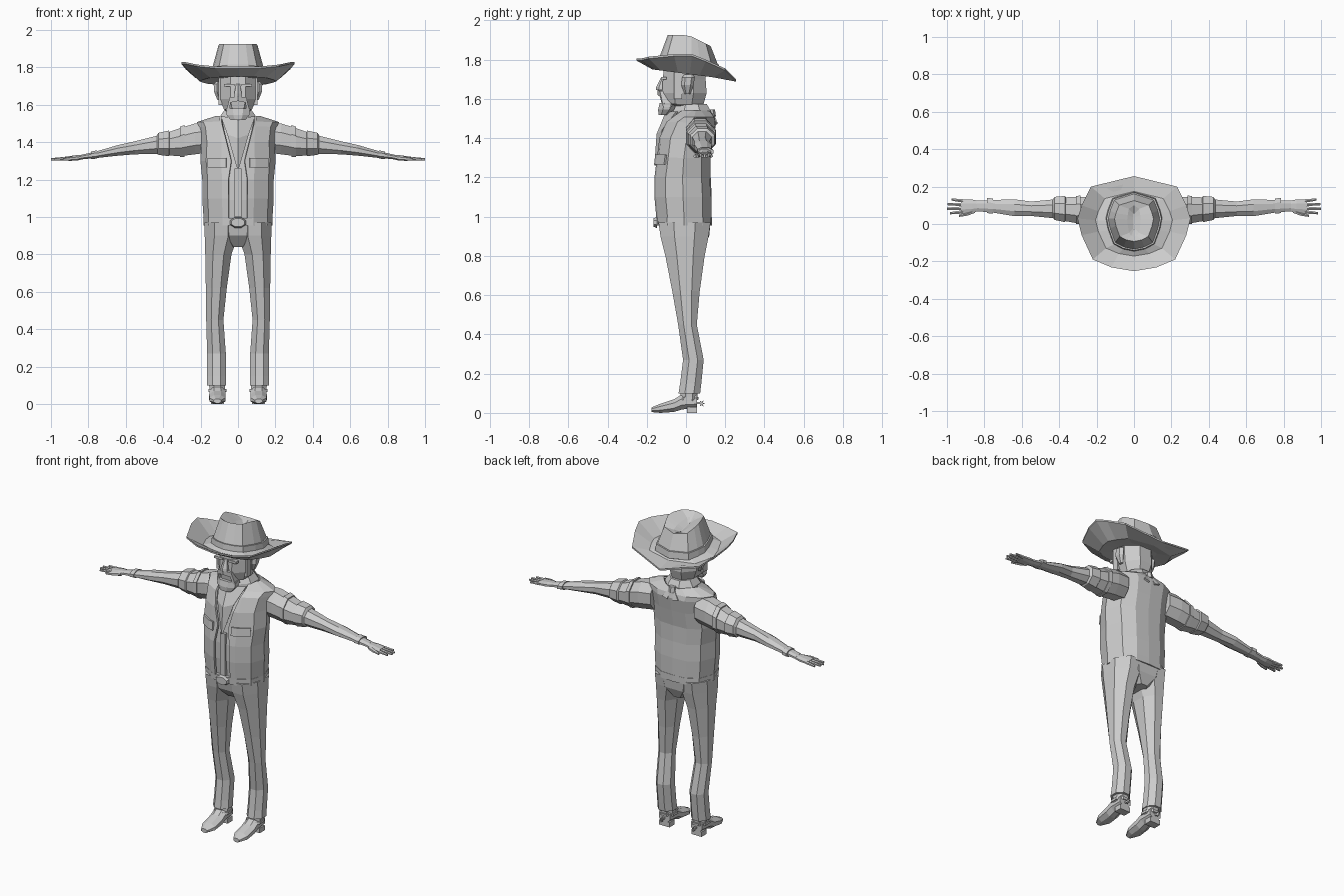
import bpy, bmesh, math
from mathutils import Vector

grey = bpy.data.materials.new("plain_grey")
grey.diffuse_color = (0.6, 0.6, 0.6, 1)


def loft(name, rings, mirror=False, closed=True, thick=0):
    """Skin a list of equal-length point rings; closed rings are capped."""
    bm = bmesh.new()
    vs = [[bm.verts.new(p) for p in r] for r in rings]
    n = len(rings[0])
    for a, b in zip(vs, vs[1:]):
        for i in range(n if closed else n - 1):
            j = (i + 1) % n
            bm.faces.new((a[i], a[j], b[j], b[i]))
    if closed:
        bm.faces.new(vs[0][::-1])
        bm.faces.new(vs[-1])
    bmesh.ops.recalc_face_normals(bm, faces=bm.faces[:])
    me = bpy.data.meshes.new(name)
    bm.to_mesh(me)
    bm.free()
    me.materials.append(grey)
    ob = bpy.data.objects.new(name, me)
    bpy.context.collection.objects.link(ob)
    if thick:
        m = ob.modifiers.new("thickness", 'SOLIDIFY')
        m.thickness, m.offset = thick, 0
    if mirror:
        m = ob.modifiers.new("mirror", 'MIRROR')
        m.use_clip = False
    return ob


def oval(u0, u1, v0, v1, n=8):
    """Flat-sided polygon filling the given 2D bounds."""
    k = 1 / math.cos(math.pi / n)
    out = []
    for i in range(n):
        t = (i + 0.5) * 2 * math.pi / n
        out.append(((u0 + u1) / 2 + (u1 - u0) / 2 * k * math.cos(t),
                    (v0 + v1) / 2 + (v1 - v0) / 2 * k * math.sin(t)))
    return out


def zring(z, x0, x1, y0, y1, n=8):
    return [(u, v, z) for u, v in oval(x0, x1, y0, y1, n)]


def xring(x, y0, y1, z0, z1, n=8):
    return [(x, u, v) for u, v in oval(y0, y1, z0, z1, n)]


def yring(y, x0, x1, z0, z1, n=8):
    return [(u, y, v) for u, v in oval(x0, x1, z0, z1, n)]


def box(name, x0, x1, y0, y1, z0, z1, mirror=False):
    loft(name, [zring(z, x0, x1, y0, y1, 4) for z in (z0, z1)], mirror)


# ---- trousers
loft("trouser_leg", [zring(*r) for r in (
    (.10, .063, .167, -.038, .072), (.15, .065, .165, -.03, .078),
    (.27, .065, .165, -.015, .09), (.45, .078, .17, -.04, .055),
    (.62, .06, .172, -.07, .07), (.80, .035, .175, -.105, .095),
    (.90, .0, .178, -.13, .115), (.97, .0, .178, -.14, .125))], True)
loft("trouser_seat", [zring(*r) for r in (
    (.84, -.05, .05, -.07, .09), (.90, -.15, .15, -.125, .118),
    (.97, -.175, .175, -.14, .125))])

# ---- boots with heels and spurs
loft("boot_foot", [yring(*r) for r in (
    (-.175, .09, .13, .004, .028), (-.13, .067, .153, 0, .047),
    (-.06, .066, .154, .005, .07), (-.02, .068, .152, .018, .095),
    (.055, .072, .148, .022, .1))], True)
box("boot_heel", .075, .145, .005, .055, 0, .03, True)
loft("boot_shaft", [zring(.06, .068, .152, -.03, .056), zring(.12, .07, .155, -.025, .06)], True)
loft("spur_strap", [zring(.065, .062, .158, -.045, .062), zring(.08, .062, .158, -.04, .064)], True)
loft("spur_star", [[(x, .08 + r * math.cos(i * math.pi / 6), .048 + r * math.sin(i * math.pi / 6))
                    for i, r in enumerate([.017, .008] * 6)] for x in (.107, .113)], True)
box("spur_arm", .106, .114, .05, .08, .045, .055, True)


# ---- shirt and vest share one torso section
def half(z, w, f, b, xi=0.0):
    m = max(.45 * w, xi + .01)
    return [(xi, f, z), (m, f + .008, z), (max(.85 * w, m + .005), f + .055, z),
            (w, (f + b) / 2, z), (.82 * w, b - .045, z), (.45 * w, b - .005, z), (0, b, z)]


torso = ((.99, .178, -.145, .125, .05), (1.10, .185, -.155, .125, .05),
         (1.20, .185, -.155, .12, .05), (1.30, .195, -.142, .12, .035),
         (1.40, .19, -.13, .135, .06), (1.48, .20, -.095, .148, .08),
         (1.505, .215, -.06, .142, .085), (1.535, .115, -.02, .12, .085))
shirt = []
for z, w, f, b, xi in torso:
    h = half(z - .008, min(w, .2) - .012, f + .012, b - .012)
    shirt.append(h + [(-x, y, zz) for x, y, zz in h[-2:0:-1]])
loft("shirt_body", shirt)
loft("vest", [half(*r) for r in torso], True, False, .012)


# vest pocket flaps
def flap(name, z0, z1, push):
    rows = []
    for z, f in ((z1, -.142), (z0, -.148)):
        rows.append([(.062, f - push, z), (.092, f + .008 - push, z), (.16, f + .05 - push, z)])
    loft(name, rows, True, False, .01)


flap("pocket_flap", 1.265, 1.315, .01)
# shirt front strip
box("shirt_placket", -.018, .018, -.152, -.13, 1.0, 1.26)

# ---- belt and buckle
loft("belt", [[(x, y, z) for x, y, z in s + [(-x, y, z) for x, y, z in s[-2:0:-1]]]
              for s in (half(.955, .185, -.15, .132), half(.995, .185, -.152, .132))])
loft("buckle", [yring(-.148, -.042, .042, .942, .998), yring(-.165, -.036, .036, .948, .992)])

# ---- arms: shirt sleeve, rolled cuff, forearm
loft("sleeve", [xring(*r) for r in (
    (.15, .0, .135, 1.345, 1.505), (.23, .0, .145, 1.335, 1.50),
    (.31, .005, .145, 1.325, 1.475), (.38, .018, .142, 1.33, 1.45))], True)
loft("rolled_cuff", [xring(*r) for r in (
    (.36, .022, .138, 1.335, 1.445), (.37, .01, .15, 1.325, 1.462),
    (.425, .022, .145, 1.332, 1.45), (.435, .035, .13, 1.34, 1.435))], True)
loft("armhole_band", [xring(.285, .0, .152, 1.322, 1.492), xring(.31, .0, .15, 1.322, 1.482)], True)
loft("forearm", [xring(*r) for r in (
    (.42, .03, .132, 1.338, 1.438), (.55, .043, .12, 1.335, 1.405),
    (.64, .042, .132, 1.328, 1.385), (.76, .062, .128, 1.315, 1.35),
    (.84, .068, .125, 1.308, 1.332))], True)
loft("wristband", [xring(.755, .056, .136, 1.312, 1.356), xring(.785, .058, .14, 1.31, 1.35)], True)

# ---- hands
loft("palm", [xring(*r) for r in (
    (.83, .07, .123, 1.308, 1.332), (.87, .058, .132, 1.302, 1.33),
    (.925, .056, .132, 1.302, 1.322))], True)
for i, tip in enumerate((.985, 1.0, .998, .975)):
    y = .065 + i * .0195
    e = y + (i - 1.5) * .005
    loft("finger_%d" % (i + 1), [xring(.915, y - .009, y + .009, 1.303, 1.321, 6),
                                 xring(tip, e - .006, e + .006, 1.303, 1.314, 6)], True)
loft("thumb", [xring(.85, .06, .085, 1.305, 1.325, 6), xring(.89, .045, .066, 1.302, 1.322, 6),
               xring(.935, .038, .05, 1.302, 1.314, 6)], True)

# ---- bandana with knot and tails
loft("bandana_ring", [zring(*r) for r in (
    (1.50, -.10, .10, -.07, .12), (1.54, -.095, .095, -.065, .125), (1.575, -.07, .07, -.045, .105))])
loft("bandana_front", [
    [(-.09, -.045, 1.535), (0, -.10, 1.53), (.09, -.045, 1.535)],
    [(-.055, -.118, 1.44), (0, -.145, 1.42), (.055, -.118, 1.44)],
    [(-.006, -.15, 1.27), (0, -.156, 1.26), (.006, -.15, 1.27)]], False, False, .01)
loft("bandana_knot", [zring(1.51, -.02, .02, .115, .15, 6), zring(1.545, -.018, .018, .11, .145, 6)])
loft("bandana_tail", [[(0, .13, 1.53), (.02, .135, 1.525)], [(.02, .155, 1.47), (.055, .155, 1.48)]],
     True, False, .01)

# ---- head
loft("head", [zring(*r) for r in (
    (1.50, -.06, .06, -.03, .095), (1.565, -.062, .062, -.06, .085),
    (1.575, -.075, .075, -.115, .09), (1.63, -.098, .098, -.122, .105),
    (1.70, -.10, .10, -.118, .1), (1.77, -.10, .10, -.112, .1))])
loft("ear", [zring(1.625, .09, .11, -.005, .02, 6), zring(1.67, .095, .128, -.02, .035, 6),
             zring(1.71, .095, .13, -.015, .04, 6), zring(1.725, .095, .115, -.005, .03, 6)], True)
loft("nose", [zring(1.645, -.022, .022, -.15, -.10, 6), zring(1.66, -.02, .02, -.148, -.10, 6),
              zring(1.71, -.01, .01, -.125, -.10, 6)])
box("brow", .018, .075, -.126, -.10, 1.698, 1.712, True)
box("sideburn", .085, .104, -.06, -.02, 1.6, 1.75, True)

# moustache, side whiskers and chin beard
loft("moustache", [[(0, y, 1.645), (.045, y + .012, 1.64), (.064, y + .03, 1.56), (.046, y + .025, 1.56),
                    (.04, y + .012, 1.612), (0, y, 1.62)] for y in (-.145, -.10)], True)
loft("chin_beard", [zring(1.518, -.04, .04, -.14, -.09), zring(1.545, -.06, .06, -.142, -.06),
                    zring(1.58, -.064, .064, -.134, -.05)])

# ---- hat: one outline reused for brim, crown and crease
side = [(.12, -.232, 1.795), (.22, -.19, 1.805), (.28, -.06, 1.818), (.302, .03, 1.818),
        (.28, .1, 1.79), (.23, .2, 1.745)]
outline = [(0, -.252, 1.795)] + side + [(0, .256, 1.688)] + [(-x, y, z) for x, y, z in side[::-1]]


def hat_ring(sx, sy, z, slope, dy=0.0):
    return [(x * sx, y * sy + dy, z - slope * (y * sy + dy)) for x, y, _ in outline]


loft("hat_brim", [hat_ring(.4, .45, 1.735, .12), hat_ring(.68, .68, 1.728, .13), outline,
                  [(x, y, z + .01) for x, y, z in outline],
                  hat_ring(.68, .68, 1.745, .13), hat_ring(.44, .55, 1.765, .12)])
top = [(x * .345, y * .43 + .015, 1.925 - .5 * max(0, y * .43 + .0)) for x, y, _ in outline]
loft("hat_crown", [hat_ring(.47, .6, 1.75, .12, .012), hat_ring(.455, .58, 1.80, .12, .012), top,
                   hat_ring(.12, .33, 1.885, .2, .015), hat_ring(.01, .2, 1.865, .2, .015)])
loft("hat_band", [hat_ring(.5, .63, 1.755, .12, .012), hat_ring(.485, .61, 1.795, .12, .012)])
